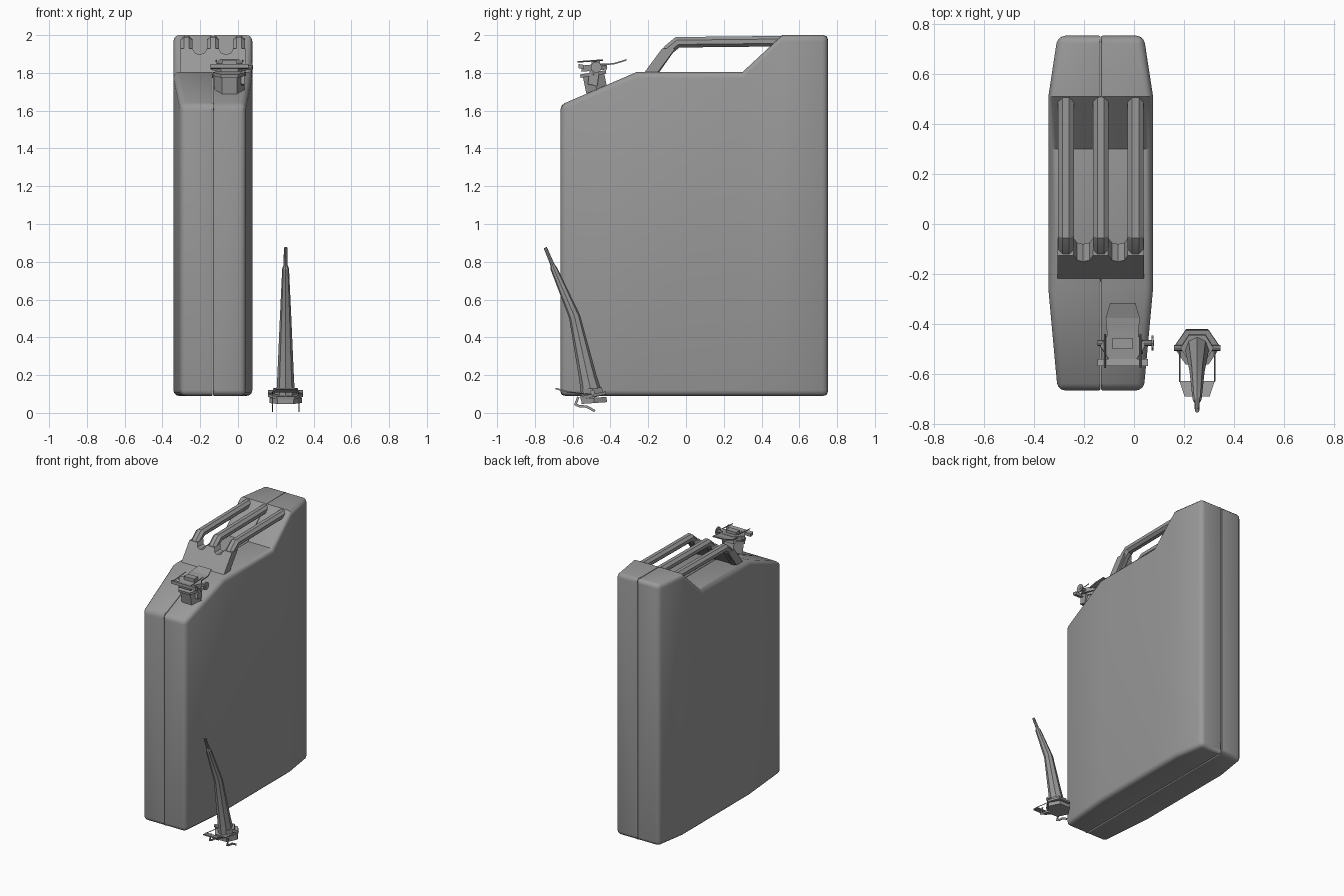
import bpy, bmesh
from math import cos, sin, pi
from mathutils import Vector

if "Cube" in bpy.data.objects:
    bpy.data.objects.remove(bpy.data.objects["Cube"])

grey = bpy.data.materials.new("plain grey")
grey.use_nodes = True
grey.diffuse_color = (0.32, 0.32, 0.32, 1)
grey.node_tree.nodes["Principled BSDF"].inputs["Base Color"].default_value = (0.32, 0.32, 0.32, 1)


def finish(name, bm, angle=0.0):
    bmesh.ops.recalc_face_normals(bm, faces=bm.faces)
    me = bpy.data.meshes.new(name)
    bm.to_mesh(me)
    bm.free()
    me.materials.append(grey)
    ob = bpy.data.objects.new(name, me)
    bpy.context.collection.objects.link(ob)
    if angle:
        bpy.ops.object.select_all(action='DESELECT')
        ob.select_set(True)
        bpy.context.view_layer.objects.active = ob
        bpy.ops.object.shade_smooth_by_angle(angle=angle)
    return ob


def loft(rings):
    """Closed skin through matching rings of points."""
    bm = bmesh.new()
    rows = [[bm.verts.new(p) for p in r] for r in rings]
    n = len(rows[0])
    for a, b in zip(rows, rows[1:]):
        for i in range(n):
            j = (i + 1) % n
            bm.faces.new((a[i], a[j], b[j], b[i]))
    bm.faces.new(rows[0])
    bm.faces.new(rows[-1])
    return bm


def sweep(name, x, path, sizes, sides=8, phase=0.0, angle=0.0):
    """Polygon section swept along a (y, z) path; sizes are half width and half depth."""
    pts = [Vector(p) for p in path]
    rings = []
    for i, p in enumerate(pts):
        t_in = (p - pts[i - 1]).normalized() if i else (pts[1] - p).normalized()
        t_out = (pts[i + 1] - p).normalized() if i + 1 < len(pts) else t_in
        t = (t_in + t_out).normalized()
        nrm = Vector((-t.y, t.x)) / t.dot(t_in)
        w, h = sizes[i] if isinstance(sizes, list) else sizes
        ring = []
        for k in range(sides):
            a = phase + 2 * pi * k / sides
            q = p + nrm * (h * sin(a))
            ring.append((x + w * cos(a), q.x, q.y))
        rings.append(ring)
    return finish(name, loft(rings), angle)


def slab(name, x0, x1, profile):
    return finish(name, loft([[(x, y, z) for y, z in profile] for x in (x0, x1)]))


def rod(name, x0, x1, y, z, r, sides=8):
    return slab(name, x0, x1, [(y + r * cos(2 * pi * k / sides), z + r * sin(2 * pi * k / sides))
                               for k in range(sides)])


# Tank: two pressed halves meeting at a seam
MID, FLOOR = -0.133, 0.09
stations = [(-0.665, 1.63, 0.172), (-0.26, 1.805, 0.209), (0.30, 1.805, 0.209),
            (0.51, 2.0, 0.209), (0.752, 2.0, 0.172)]
for side, label in ((-1, "right"), (1, "left")):
    rings = []
    for y, top, half in stations:
        xi, xo = MID + side * 0.001, MID + side * half
        rings.append([(xi, y, FLOOR), (xo, y, FLOOR), (xo, y, top), (xi, y, top)])
    bm = loft(rings)
    weight = bm.edges.layers.float.new("bevel_weight_edge")
    ends = (stations[0][0], stations[-1][0])
    for e in bm.edges:
        a, b = (v.co for v in e.verts)
        at_end = all(min(abs(p.y - q) for q in ends) < 0.001 for p in (a, b)) and abs(a.y - b.y) < 0.001
        along = abs(a.y - b.y) > 0.001
        if max(abs(a.x - MID), abs(b.x - MID)) < 0.01:
            e[weight] = 0.22 if at_end or along else 0.0
        elif at_end or along:
            e[weight] = 1.0
    tank = finish("tank_half_" + label, bm)
    bevel = tank.modifiers.new("rounded_edges", 'BEVEL')
    bevel.limit_method = 'WEIGHT'
    bevel.width = 0.03
    bevel.segments = 3
    bpy.ops.object.select_all(action='DESELECT')
    tank.select_set(True)
    bpy.context.view_layer.objects.active = tank
    bpy.ops.object.modifier_apply(modifier=bevel.name)
    bpy.ops.object.shade_smooth_by_angle(angle=0.6)

# Triple carrying handle
for dx, label in ((-0.139, "right"), (0, "middle"), (0.139, "left")):
    sweep("handle_bar_" + label, MID + dx,
          [(-0.185, 1.79), (-0.09, 1.925), (-0.045, 1.962), (0.51, 1.968)],
          (0.034, 0.03), phase=pi / 8, angle=0.4)

# Sloping plate that joins the bars, scalloped between them
half = [(0.172, 1.79), (0.172, 1.93), (0.108, 1.93), (0.095, 1.905),
        (0.07, 1.897), (0.045, 1.905), (0.03, 1.93)]
outline = half + [(-x, z) for x, z in reversed(half)]
finish("handle_front_plate", loft([
    [(MID + x, -0.222 + d + (z - 1.80) * 0.74, z) for x, z in outline] for d in (0, 0.07)]))


# Fitting shared by the tank mouth and the loose spout
def hexagon(name, x, path, size):
    sweep(name, x, path, size, sides=6)


CX, CY = -0.045, -0.485
hexagon("mouth_neck", CX, [(-0.465, 1.67), (-0.492, 1.80)], (0.08, 0.066))
hexagon("mouth_collar", CX, [(-0.490, 1.785), (-0.493, 1.803)], (0.088, 0.08))
hexagon("mouth_cap", CX, [(-0.485, 1.812), (-0.488, 1.845)], (0.09, 0.078))
slab("mouth_front_bar", CX - 0.1, CX + 0.1, [(-0.568, 1.825), (-0.54, 1.82), (-0.54, 1.842), (-0.568, 1.847)])
rod("mouth_hinge_pin", CX - 0.1, CX + 0.125, -0.475, 1.83, 0.012)
rod("mouth_pin_knob", CX + 0.115, CX + 0.123, -0.475, 1.83, 0.03)
slab("mouth_cap_block", CX - 0.04, CX + 0.04, [(-0.5, 1.84), (-0.455, 1.84), (-0.455, 1.868), (-0.5, 1.868)])
slab("mouth_side_catch", CX + 0.06, CX + 0.08, [(-0.52, 1.74), (-0.47, 1.73), (-0.46, 1.80), (-0.51, 1.81)])


def lever(name, x, narrow, wide):
    """Thin tapered plate; each end is (y, z, half width)."""
    finish(name, loft([[(x - hw, y, z), (x + hw, y, z), (x + hw, y, z + 0.008), (x - hw, y, z + 0.008)]
                       for y, z, hw in (narrow, wide)]))


lever("mouth_lever", CX, (-0.315, 1.865, 0.05), (-0.375, 1.846, 0.068))
lever("mouth_lever_stem", CX, (-0.375, 1.846, 0.068), (-0.47, 1.835, 0.06))
for s, label in ((-1, "right"), (1, "left")):
    sweep("mouth_wire_" + label, CX + s * 0.07, [(-0.575, 1.858), (-0.44, 1.868)], (0.004, 0.004), sides=4)

# Loose pouring spout
SX = 0.252
sweep("spout_tube", SX, [(-0.495, 0.08), (-0.52, 0.19), (-0.59, 0.51), (-0.7, 0.765), (-0.706, 0.782), (-0.745, 0.875)],
      [(0.05, 0.058), (0.044, 0.047), (0.03, 0.03), (0.018, 0.018), (0.011, 0.011), (0.009, 0.009)], angle=0.3)
hexagon("spout_base", SX, [(-0.486, 0.052), (-0.488, 0.08)], (0.086, 0.078))
hexagon("spout_collar", SX, [(-0.49, 0.085), (-0.493, 0.10)], (0.092, 0.08))
hexagon("spout_shoulder", SX, [(-0.493, 0.10), (-0.496, 0.13)], (0.066, 0.06))
rod("spout_hinge_pin", SX - 0.093, SX + 0.093, -0.495, 0.11, 0.012)
lever("spout_lever", SX, (-0.69, 0.125, 0.05), (-0.628, 0.108, 0.07))
for s, label in ((-1, "right"), (1, "left")):
    x = SX + s * 0.07
    sweep("spout_wire_" + label, x, [(-0.63, 0.112), (-0.49, 0.095)], (0.003, 0.003), sides=4)
    sweep("spout_hook_" + label, x,
          [(-0.57, 0.085), (-0.585, 0.045), (-0.565, 0.036), (-0.525, 0.033), (-0.482, 0.009)],
          (0.004, 0.009), sides=4, phase=pi / 4)
